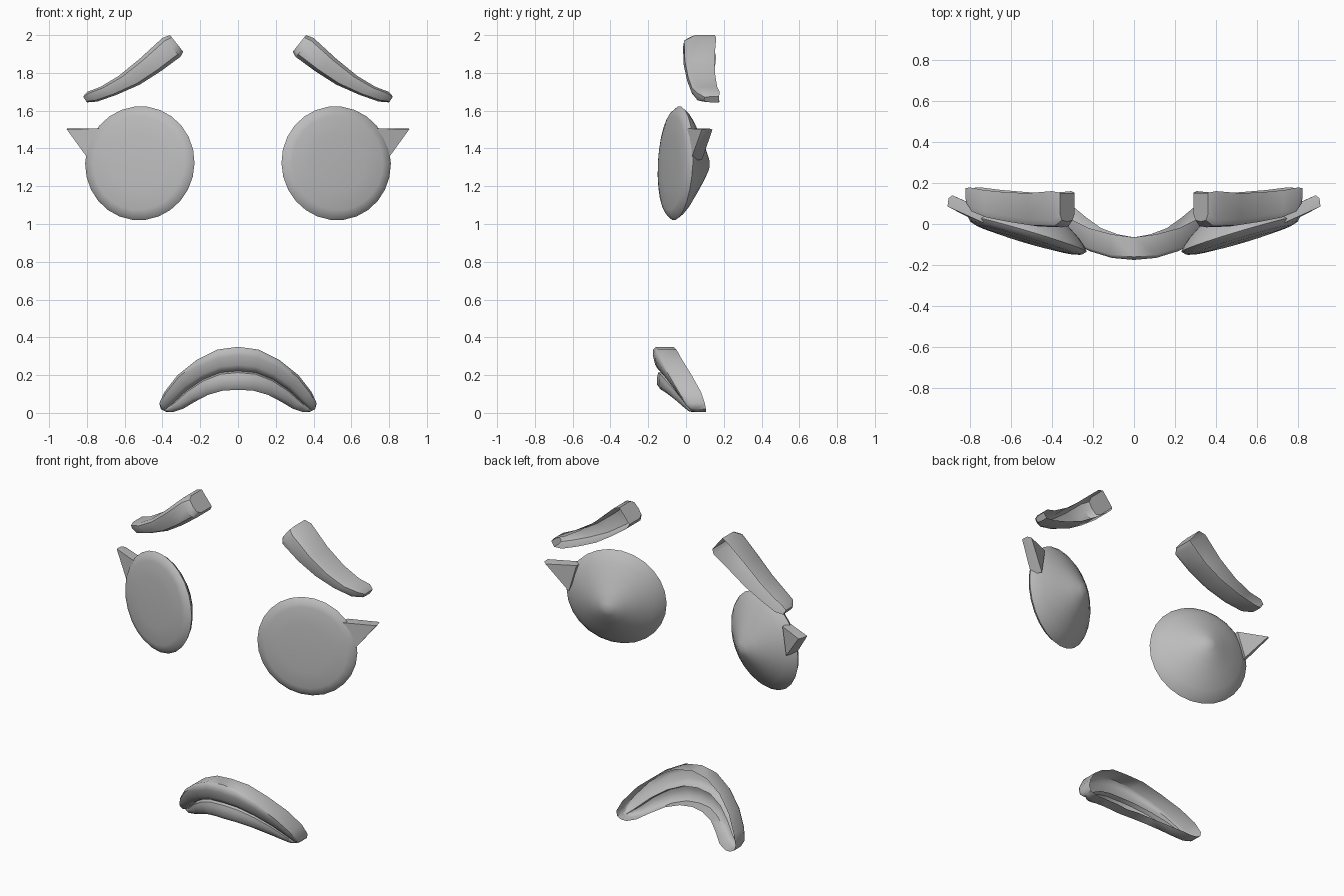
import bpy, bmesh, math
from mathutils import Vector, Matrix

if "Cube" in bpy.data.objects:
    bpy.data.objects.remove(bpy.data.objects["Cube"])

grey = bpy.data.materials.new("mid grey")
grey.diffuse_color = (0.5, 0.5, 0.5, 1)
grey.use_nodes = True
grey.node_tree.nodes["Principled BSDF"].inputs["Base Color"].default_value = grey.diffuse_color


def finish(bm, name, angle=40):
    """Turn a bmesh into a named, smooth-shaded object."""
    bmesh.ops.recalc_face_normals(bm, faces=bm.faces)
    me = bpy.data.meshes.new(name)
    bm.to_mesh(me)
    bm.free()
    me.materials.append(grey)
    ob = bpy.data.objects.new(name, me)
    bpy.context.collection.objects.link(ob)
    bpy.ops.object.select_all(action='DESELECT')
    ob.select_set(True)
    bpy.context.view_layer.objects.active = ob
    bpy.ops.object.shade_smooth_by_angle(angle=math.radians(angle))
    return ob


def shell(stations, section):
    """Loft an open-backed shell.
    station: outer x, outer z, inner x, inner z, front y, back y, relief
    section: (across 0..1, offset behind front, relief offset) or None offset = back edge"""
    bm = bmesh.new()
    rows = []
    for ox, oz, ix, iz, yf, yb, relief in stations:
        row = []
        for t, d, r in section:
            y = yb if d is None else yf + d + r * relief
            row.append(bm.verts.new((ox + (ix - ox) * t, y, oz + (iz - oz) * t)))
        rows.append(row)
    for a, b in zip(rows, rows[1:]):
        for i in range(len(section) - 1):
            bm.faces.new((a[i], a[i + 1], b[i + 1], b[i]))
    return bm, rows


def mirrored(build, name):
    """Build a right-hand part and its mirror image."""
    for side, s in (("left", -1), ("right", 1)):
        bm = build()
        bmesh.ops.transform(bm, matrix=Matrix.Diagonal((s, 1, 1, 1)), verts=bm.verts)
        finish(bm, side + "_" + name)


# Eyes: shallow disc front with a domed, slightly pointed back
EYE = [(0, -.03), (.15, -.028), (.25, -.021), (.283, -.012), (.302, .008),
       (.285, .03), (.245, .062), (.18, .102), (.10, .148), (.04, .178), (0, .19)]


def eye():
    bm = bmesh.new()
    vs = [bm.verts.new((r, d, 0)) for r, d in EYE]
    es = [bm.edges.new(p) for p in zip(vs, vs[1:])]
    bmesh.ops.spin(bm, geom=vs + es, cent=(0, 0, 0), axis=(0, 1, 0),
                   angle=2 * math.pi, steps=26, use_duplicate=False)
    bmesh.ops.remove_doubles(bm, verts=bm.verts, dist=1e-4)
    m = (Matrix.Translation((.522, -.057, 1.322)) @ Matrix.Rotation(math.radians(16.5), 4, 'Z')
         @ Matrix.Rotation(math.radians(-3), 4, 'X'))
    bmesh.ops.transform(bm, matrix=m, verts=bm.verts)
    return bm


# Lashes: flat triangular spikes at the outer corners
def lash():
    bm = bmesh.new()
    for p in ((.72, .0, 1.505), (.908, .085, 1.503), (.79, .025, 1.34),
              (.72, .065, 1.505), (.885, .14, 1.5), (.76, .085, 1.34), (.903, .125, 1.505)):
        bm.verts.new(p)
    bmesh.ops.convex_hull(bm, input=bm.verts)
    return bm


# Brows: tapering curved shells with rounded front edges
BROW = [(.36, 2.0, .29, 1.912, .012, .152, 0), (.40, 1.985, .305, 1.885, -.016, .16, 0),
        (.52, 1.875, .41, 1.808, -.012, .15, 0), (.63, 1.785, .52, 1.738, .005, .155, 0),
        (.73, 1.725, .64, 1.685, .026, .165, 0), (.798, 1.70, .745, 1.648, .055, .178, 0),
        (.82, 1.675, .80, 1.644, .095, .175, 0)]
BROW_SECTION = [(0, None, 0), (0, .035, 0), (.14, .006, 0), (.5, 0, 0),
                (.86, .006, 0), (1, .035, 0), (1, None, 0)]


def brow():
    bm, rows = shell(BROW, BROW_SECTION)
    bm.faces.new(rows[0])
    bm.faces.new(rows[-1])
    return bm


mirrored(eye, "eye")
mirrored(lash, "lash")
mirrored(brow, "brow")

# Mouth: arched shell of two lips with a crease between them
HALF = [(0, .35, 0, .122, -.175, -.065, 1), (.11, .335, .08, .118, -.165, -.05, 1),
        (.22, .28, .16, .095, -.132, -.02, 1), (.32, .20, .23, .058, -.085, .03, 1),
        (.39, .11, .29, .022, -.035, .08, .8), (.417, .05, .345, .004, .0, .10, .2),
        (.408, .02, .38, .006, .025, .105, 0)]
LIPS = [(0, None, 0), (0, .03, -.015), (.07, .005, -.005), (.2, 0, 0), (.42, .008, .004),
        (.52, .012, .014), (.56, .012, .045), (.6, .012, .016), (.7, .01, .012),
        (.88, .012, .01), (1, .03, .012), (1, None, 0)]
full = [(-a, b, -c, d, e, f, g) for a, b, c, d, e, f, g in HALF[:0:-1]] + HALF
bm, rows = shell(full, LIPS)
bm.faces.new(rows[0])
bm.faces.new(rows[-1])
finish(bm, "mouth", 45)
